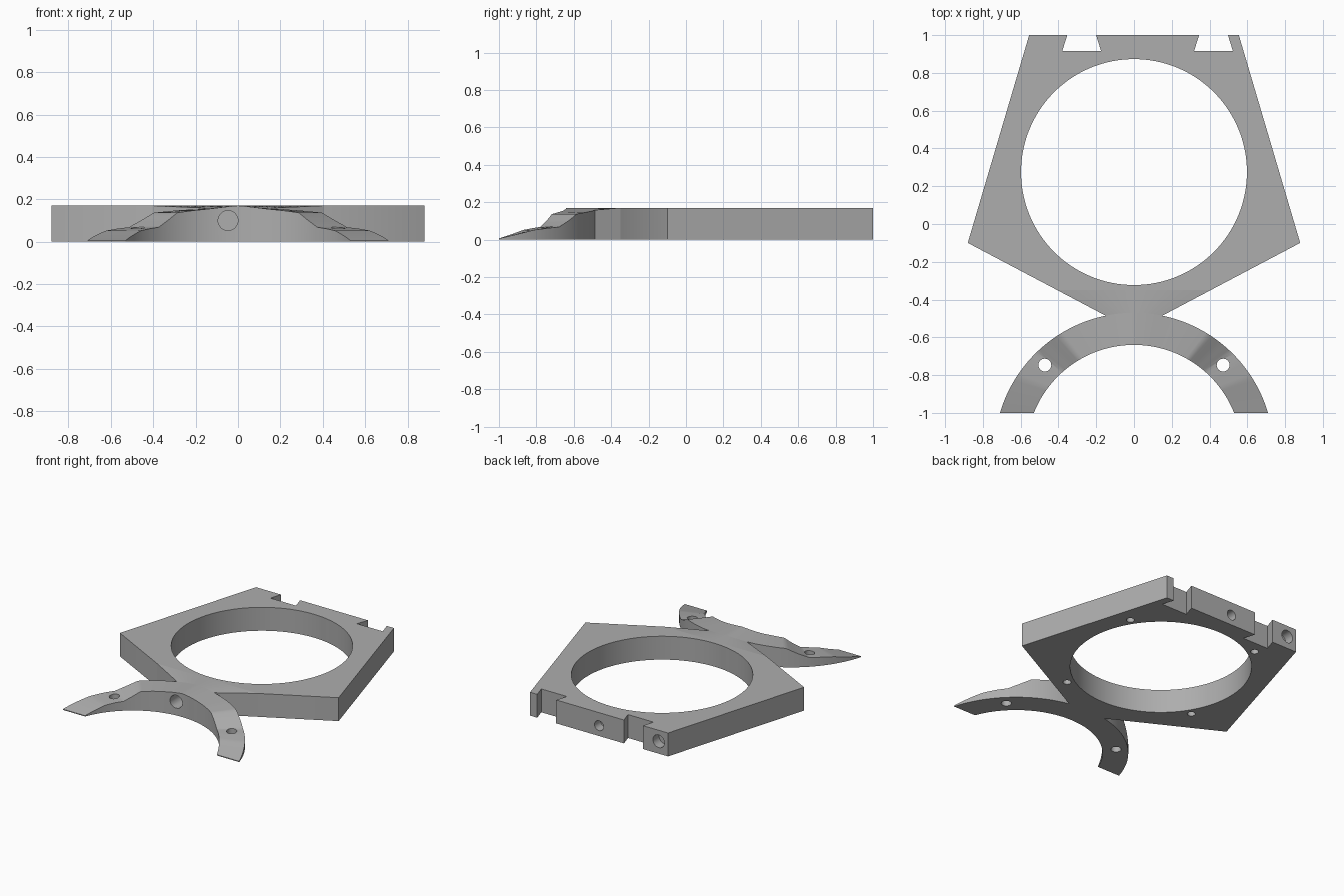
import bpy, bmesh, math
from mathutils import Matrix, Vector

cube = bpy.data.objects.get("Cube")
if cube:
    bpy.data.objects.remove(cube, do_unlink=True)

THICK = 0.17
RING = Vector((0, 0.275))      # centre of the large opening
ARC = Vector((0, -1.21))       # centre of the curved arms
R_IN, R_OUT = 0.57, 0.74

grey = bpy.data.materials.new("plain grey")
grey.use_nodes = True
colour = (0.42, 0.42, 0.42, 1)
grey.diffuse_color = colour
grey.node_tree.nodes["Principled BSDF"].inputs["Base Color"].default_value = colour


def finish(bm, name):
    bmesh.ops.recalc_face_normals(bm, faces=bm.faces)
    mesh = bpy.data.meshes.new(name)
    bm.to_mesh(mesh)
    bm.free()
    obj = bpy.data.objects.new(name, mesh)
    bpy.context.collection.objects.link(obj)
    mesh.materials.append(grey)
    return obj


def prism(name, outline, z0, z1):
    bm = bmesh.new()
    base = bm.faces.new([bm.verts.new((x, y, z0)) for x, y in outline])
    top = bmesh.ops.extrude_face_region(bm, geom=[base])["geom"]
    verts = [v for v in top if isinstance(v, bmesh.types.BMVert)]
    bmesh.ops.translate(bm, verts=verts, vec=(0, 0, z1 - z0))
    return finish(bm, name)


def cylinder(name, centre, radius, depth, along_y=False, sides=32):
    bm = bmesh.new()
    turn = Matrix.Rotation(math.pi / 2, 4, "X") if along_y else Matrix()
    bmesh.ops.create_cone(bm, cap_ends=True, segments=sides, radius1=radius,
                          radius2=radius, depth=depth,
                          matrix=Matrix.Translation(centre) @ turn)
    return finish(bm, name)


def loft(name, sections):
    """Skin a row of four-cornered cross-sections into a closed solid."""
    bm = bmesh.new()
    rows = [[bm.verts.new(p) for p in s] for s in sections]
    for a, b in zip(rows, rows[1:]):
        for i in range(4):
            j = (i + 1) % 4
            bm.faces.new((a[i], a[j], b[j], b[i]))
    bm.faces.new(rows[0])
    bm.faces.new(rows[-1])
    return finish(bm, name)


def cut(obj, cutters):
    bpy.context.view_layer.objects.active = obj
    for cutter in cutters:
        mod = obj.modifiers.new("cut", "BOOLEAN")
        mod.operation = "DIFFERENCE"
        mod.solver = "EXACT"
        mod.object = cutter
        bpy.ops.object.modifier_apply(modifier=mod.name)


# Arm height, from the middle (0) to the tip (1)
PROFILE = [(0, .17), (.08, .165), (.2, .155), (.32, .147), (.44, .137),
           (.52, .1), (.6, .068), (.68, .062), (.78, .052), (1, .006)]


def height(t):
    t = min(abs(t), 1)
    for (a, za), (b, zb) in zip(PROFILE, PROFILE[1:]):
        if t <= b:
            return za + (zb - za) * (t - a) / (b - a)
    return PROFILE[-1][1]


def arc_point(radius, angle):
    return ARC.x + radius * math.sin(angle), ARC.y + radius * math.cos(angle)


# Main plate, ending at the neck
NECK_Y, NECK_X = -0.35, 0.406
half = [(0.555, 1), (0.88, -0.1), (NECK_X, NECK_Y)]
plate = prism("ring_plate", half + [(-x, y) for x, y in reversed(half)], 0, THICK)

# Curved arms, both trimmed flat at the front
end_in = math.acos((-1 - ARC.y) / R_IN)
end_out = math.acos((-1 - ARC.y) / R_OUT)
sections = []
for i in range(101):
    t = i / 50 - 1
    inner, outer = arc_point(R_IN, t * end_in), arc_point(R_OUT, t * end_out)
    z = height(t)
    sections.append([(*inner, 0), (*outer, 0), (*outer, z), (*inner, z)])
arms = loft("curved_arms", sections)

# Neck blending the plate into the arms
corner = math.asin(0.15 / R_OUT)
sections = []
for i in range(25):
    u = i / 12 - 1
    front = arc_point(R_OUT, u * corner)
    back = (u * NECK_X, NECK_Y)
    z = height(u * corner / end_out)
    sections.append([(*front, 0), (*back, 0), (*back, THICK), (*front, z)])
neck = loft("neck", sections)

# Opening and dovetail slots
plate_cutters = [cylinder("opening_cutter", (*RING, 0.1), 0.598, 1, sides=128)]
for mid in (-0.277, 0.421):
    slot = [(mid - 0.07, 1.02), (mid - 0.103, 0.915),
            (mid + 0.103, 0.915), (mid + 0.07, 1.02)]
    plate_cutters.append(prism("slot_cutter", slot, -0.1, 0.3))

# Blind holes in the back edge and the underside
plate_cutters.append(cylinder("back_hole_cutter", (0, 1, 0.075), 0.036, 0.14, True))
plate_cutters.append(cylinder("corner_hole_cutter", (-0.48, 1, 0.09), 0.046, 0.14, True))
for k in range(4):
    a = math.radians(32 + 90 * k)
    x, y = RING + 0.65 * Vector((math.cos(a), math.sin(a)))
    plate_cutters.append(cylinder("underside_hole_cutter", (x, y, 0), 0.027, 0.12))
cut(plate, plate_cutters)

# Screw holes and front bore
bore = cylinder("bore_cutter", (-0.047, -0.56, 0.1), 0.047, 0.3, True)
screws = [cylinder("screw_cutter", (s * 0.472, -0.747, 0.1), 0.034, 0.5) for s in (-1, 1)]
cut(arms, screws + [bore])
cut(neck, [bore])

for cutter in plate_cutters + screws + [bore]:
    bpy.data.objects.remove(cutter, do_unlink=True)

# Smooth curved walls, crisp edges
for obj in (plate, arms, neck):
    bpy.ops.object.select_all(action="DESELECT")
    obj.select_set(True)
    bpy.context.view_layer.objects.active = obj
    bpy.ops.object.shade_smooth_by_angle(angle=math.radians(30))
